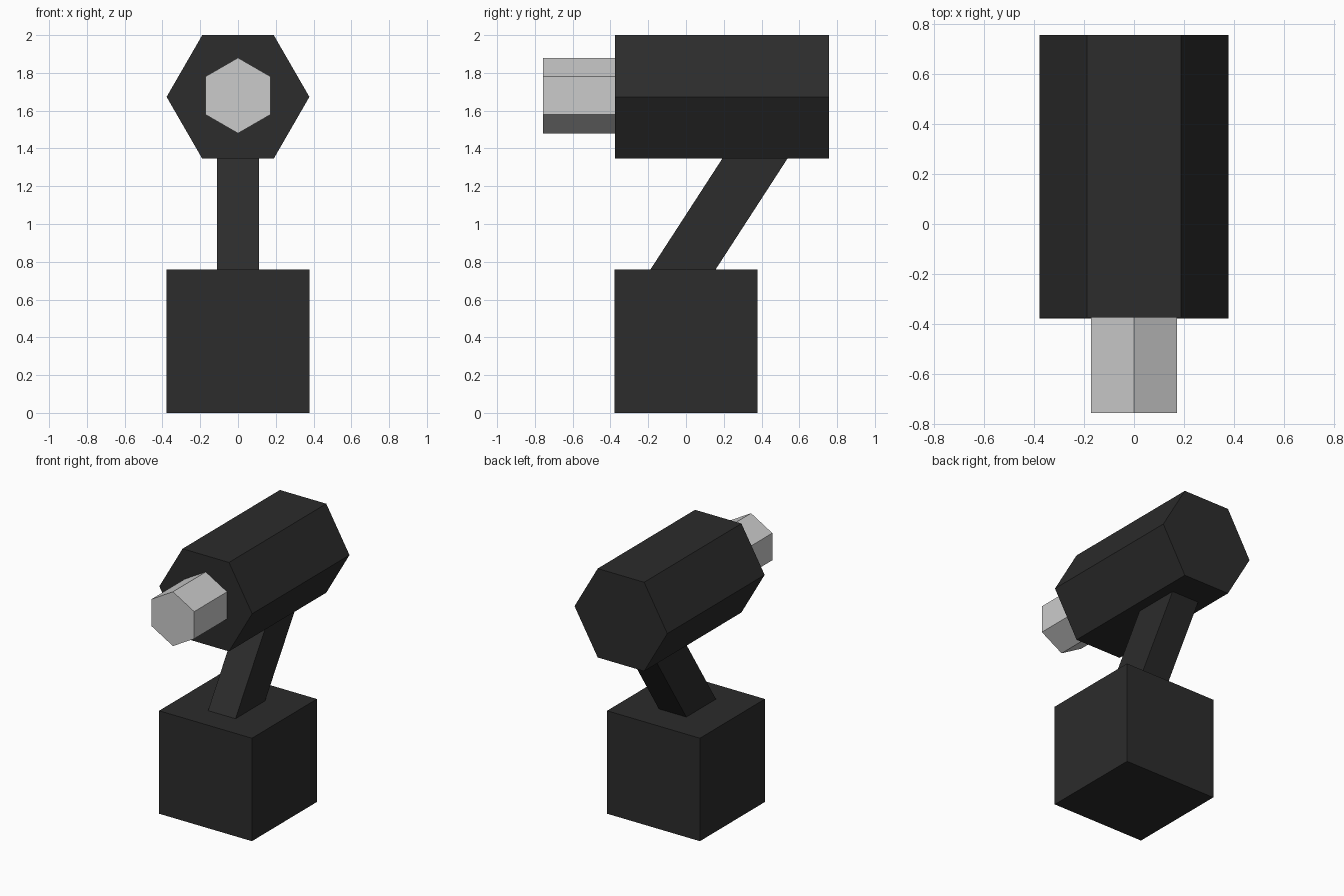
import bpy, bmesh, math
from mathutils import Vector

if "Cube" in bpy.data.objects:
    bpy.data.objects.remove(bpy.data.objects["Cube"])

dark = bpy.data.materials.new("dark_casing")
dark.diffuse_color = (0.025, 0.025, 0.025, 1)
dark.use_nodes = True
dark.node_tree.nodes["Principled BSDF"].inputs["Base Color"].default_value = dark.diffuse_color


def prism(name, profile, extrude, material=None):
    """Extrude a closed planar profile along a vector into a flat-faced solid."""
    bm = bmesh.new()
    face = bm.faces.new([bm.verts.new(p) for p in profile])
    top = bmesh.ops.extrude_face_region(bm, geom=[face], use_keep_orig=True)["geom"]
    bmesh.ops.translate(bm, vec=Vector(extrude),
                        verts=[v for v in top if isinstance(v, bmesh.types.BMVert)])
    bmesh.ops.recalc_face_normals(bm, faces=bm.faces)
    mesh = bpy.data.meshes.new(name)
    bm.to_mesh(mesh)
    bm.free()
    obj = bpy.data.objects.new(name, mesh)
    bpy.context.collection.objects.link(obj)
    if material:
        mesh.materials.append(material)
    return obj


def rectangle(hx, y0, y1, z):
    return [(-hx, y0, z), (hx, y0, z), (hx, y1, z), (-hx, y1, z)]


def hexagon(radius, y, z, turn=0):
    angles = [math.radians(60 * i + turn) for i in range(6)]
    return [(radius * math.cos(a), y, z + radius * math.sin(a)) for a in angles]


H = 0.378           # half the base width
LEAN = 0.648        # backward lean of the neck, dy per dz
SINK = 0.03         # how far the neck ends reach into its neighbours

# Cube base
prism("base", rectangle(H, -H, H, 0), (0, 0, 2 * H + 0.002), dark)

# Leaning neck
z0, z1 = 0.758 - SINK, 1.345 + SINK
prism("neck", rectangle(0.112, -0.189 - LEAN * SINK, 0.156 - LEAN * SINK, z0),
      (0, LEAN * (z1 - z0), z1 - z0), dark)

# Six-sided body, flat side up
prism("body", hexagon(H, -0.375, 1.673), (0, 1.132, 0), dark)

# Six-sided nozzle, corner up
prism("nozzle", hexagon(0.2, -0.757, 1.68, 30), (0, 0.382, 0))
